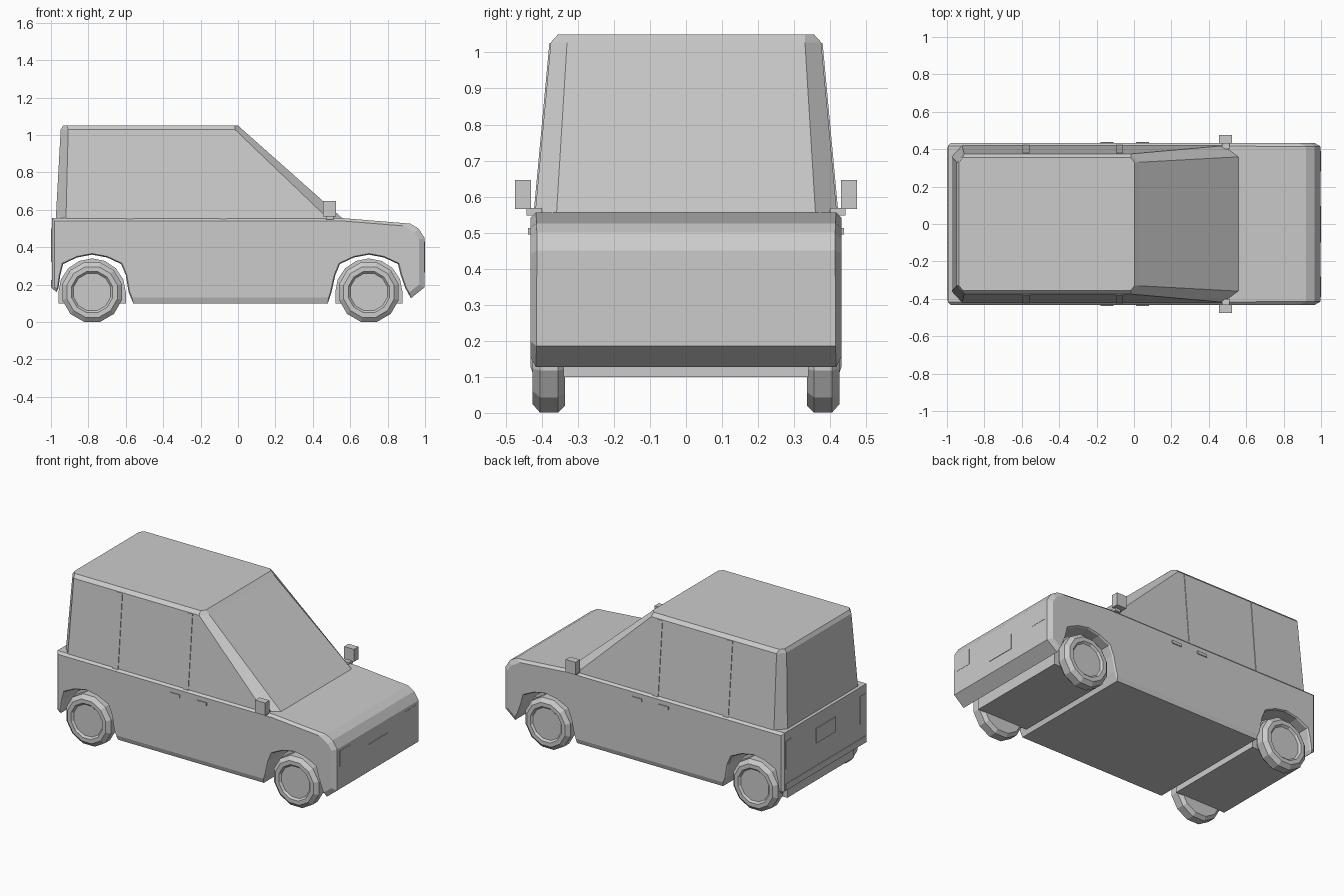
import bpy, bmesh
from math import sin, cos, pi

cube = bpy.data.objects.get("Cube")
if cube:
    bpy.data.objects.remove(cube, do_unlink=True)

paint = bpy.data.materials.new("plain_grey")
paint.use_nodes = True
GREY = (0.6, 0.6, 0.6, 1)
paint.diffuse_color = GREY
paint.node_tree.nodes["Principled BSDF"].inputs["Base Color"].default_value = GREY


def finish(name, bm):
    bmesh.ops.recalc_face_normals(bm, faces=bm.faces)
    mesh = bpy.data.meshes.new(name)
    bm.to_mesh(mesh)
    bm.free()
    mesh.materials.append(paint)
    obj = bpy.data.objects.new(name, mesh)
    bpy.context.collection.objects.link(obj)
    return obj


def loft(name, rings, caps=True):
    """Skin closed rings of equal length, capping both ends."""
    bm = bmesh.new()
    rows = [[bm.verts.new(p) for p in ring] for ring in rings]
    n = len(rows[0])
    for a, b in zip(rows, rows[1:]):
        for i in range(n):
            j = (i + 1) % n
            bm.faces.new((a[i], a[j], b[j], b[i]))
    if caps:
        bm.faces.new(rows[0])
        bm.faces.new(rows[-1])
    return finish(name, bm)


def box(name, x, y, z):
    ring = [(x[0], y[0]), (x[1], y[0]), (x[1], y[1]), (x[0], y[1])]
    return loft(name, [[(px, py, h) for px, py in ring] for h in z])


def extrude(name, profile, half):
    return loft(name, [[(x, y, z) for x, z in profile] for y in (-half, half)])


HALF = 0.432
FRONT_AXLE, REAR_AXLE, AXLE_Z = 0.70, -0.78, 0.16
# Half of a wheel opening, as offsets from the axle
ARCH = [(0.17, 0.09), (0.155, 0.15), (0.08, 0.185), (0, 0.2),
        (-0.08, 0.185), (-0.155, 0.15), (-0.18, 0.09)]


def arch(cx, flip=1):
    pts = [(cx + flip * dx, AXLE_Z + dz) for dx, dz in ARCH]
    return pts if flip > 0 else pts[::-1]


# Lower body: one side profile with wheel openings, chamfered along its outline
profile = [(-0.995, 0.556), (0.55, 0.556), (0.92, 0.526), (0.965, 0.5),
           (0.997, 0.45), (0.997, 0.185), (0.925, 0.127), (0.895, 0.18)]
profile += arch(FRONT_AXLE)
profile += [(0.5, 0.16), (0.48, 0.1), (-0.56, 0.1), (-0.585, 0.16)]
profile += arch(REAR_AXLE, -1)
profile += [(-0.96, 0.18), (-0.97, 0.16), (-0.995, 0.18)]
body = extrude("lower_body", profile, HALF)

bm = bmesh.new()
bm.from_mesh(body.data)
weight = bm.edges.layers.float.new("bevel_weight_edge")
for e in bm.edges:
    a, b = (v.co for v in e.verts)
    if abs(a.y - b.y) > 0.1:
        continue
    mid = (a + b) / 2
    if mid.x > 0.94 or mid.z < 0.11:
        e[weight] = 1.0
    elif mid.z > 0.5 or mid.x < -0.98:
        e[weight] = 0.5
    else:
        e[weight] = 0.2
bm.to_mesh(body.data)
bm.free()
bevel = body.modifiers.new("edge_chamfer", "BEVEL")
bevel.limit_method = "WEIGHT"
bevel.width = 0.03
bevel.segments = 1


# Cabin: tapered octagon rings with a chamfered roof edge
def cabin_ring(z, back, front, half, back_cut, front_cut, side_cut):
    right = [(back, side_cut - half), (back + back_cut, -half),
             (front - front_cut, -half), (front, side_cut - half)]
    return [(x, y, z) for x, y in right] + [(x, -y, z) for x, y in reversed(right)]


loft("cabin", [
    cabin_ring(0.54, -0.975, 0.575, 0.42, 0.055, 0.08, 0.06),
    cabin_ring(1.028, -0.948, 0.025, 0.375, 0.04, 0.04, 0.045),
    cabin_ring(1.05, -0.935, 0.002, 0.355, 0.02, 0.02, 0.025),
])

# Wheel housings between the wheels
for label, cx in (("front", FRONT_AXLE), ("rear", REAR_AXLE)):
    curve = [(cx + 0.18 * cos(pi * i / 8), AXLE_Z + 0.18 * sin(pi * i / 8)) for i in range(9)]
    extrude(label + "_wheel_housing", [(cx + 0.18, 0.1)] + curve + [(cx - 0.18, 0.1)], 0.34)

# Wheels: turned tyre and recessed hub, (radius, y)
TYRE = [(0.145, 0.335), (0.165, 0.355), (0.165, 0.405), (0.14, 0.426),
        (0.114, 0.426), (0.103, 0.414)]
SIDES = 12
for label, cx in (("front", FRONT_AXLE), ("rear", REAR_AXLE)):
    for side, s in (("near", -1), ("far", 1)):
        loft(f"{label}_wheel_{side}", [
            [(cx + r * cos(2 * pi * (i + 0.5) / SIDES), s * y,
              AXLE_Z + r * sin(2 * pi * (i + 0.5) / SIDES)) for i in range(SIDES)]
            for r, y in TYRE])

# Parts repeated on both sides
for side, s in (("near", -1), ("far", 1)):
    def span(a, b):
        return sorted((s * a, s * b))

    box("mirror_" + side, (0.455, 0.525), span(0.43, 0.475), (0.565, 0.646))
    box("mirror_stalk_" + side, (0.47, 0.51), span(0.4, 0.442), (0.548, 0.568))
    for label, x in (("rear", -0.18), ("front", 0.01)):
        box(f"{label}_handle_{side}", (x, x + 0.07), span(0.42, 0.438), (0.495, 0.513))
    # Window pillars follow the slope of the cabin side
    for label, x in (("rear", -0.597), ("front", -0.097)):
        loft(f"{label}_pillar_{side}", [
            [(x, s * (y - 0.02), z), (x + 0.038, s * (y - 0.02), z),
             (x + 0.038, s * y, z), (x, s * y, z)]
            for y, z in ((0.423, 0.55), (0.379, 1.026))])
    box("headlight_" + side, (0.98, 0.9985), span(0.28, 0.39), (0.33, 0.43))
    box("tail_light_" + side, (-0.999, -0.98), span(0.35, 0.41), (0.32, 0.5))

# Number plates
box("front_plate", (0.98, 1.0), (-0.098, 0.095), (0.266, 0.362))
box("rear_plate", (-1.0, -0.98), (-0.098, 0.098), (0.37, 0.465))
# Rear bumper line
box("rear_bumper", (-0.999, -0.98), (-0.41, 0.41), (0.185, 0.225))
